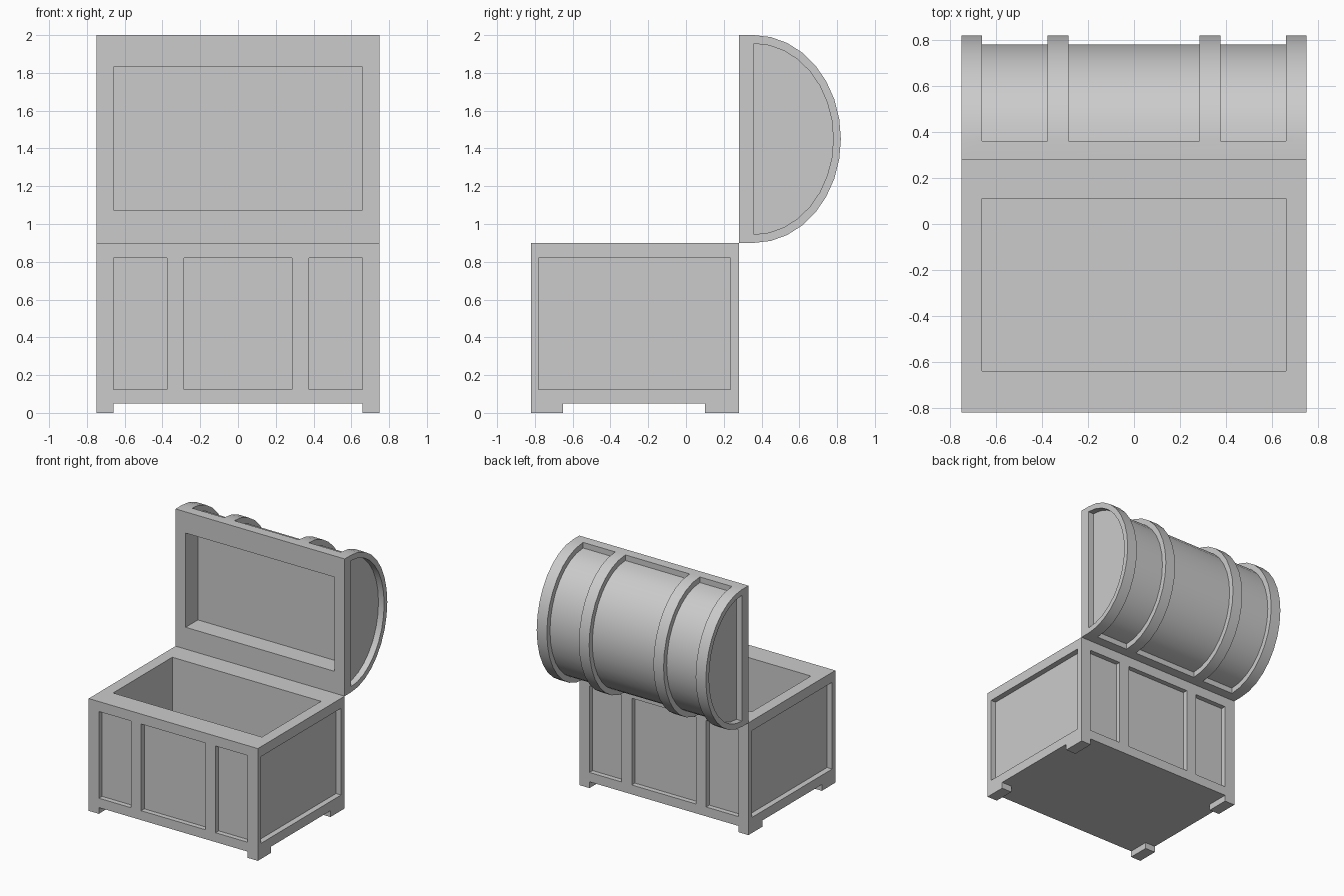
import bpy, bmesh
from math import pi, sin, cos

if "Cube" in bpy.data.objects:
    bpy.data.objects.remove(bpy.data.objects["Cube"])

SEG = 16                      # facets of the half-round lid
MID_Y, MID_Z = 0.36, 1.45     # centre of the lid arc


def prism(bm, pts, axis, lo, hi):
    """Extrude a closed 2D outline along an axis (remaining axes in xyz order)."""
    def put(p, h):
        co = list(p)
        co.insert(axis, h)
        return bm.verts.new(co)
    a = [put(p, lo) for p in pts]
    b = [put(p, hi) for p in pts]
    n = len(pts)
    bm.faces.new(a)
    bm.faces.new(b[::-1])
    for i in range(n):
        j = (i + 1) % n
        bm.faces.new((a[i], b[i], b[j], a[j]))


def block(bm, x, y, z):
    prism(bm, [(x[0], y[0]), (x[1], y[0]), (x[1], y[1]), (x[0], y[1])], 2, *z)


def arc(ry, rz):
    return [(MID_Y + ry * sin(pi * i / SEG), MID_Z + rz * cos(pi * i / SEG))
            for i in range(SEG + 1)]


def finish(bm, name):
    bmesh.ops.recalc_face_normals(bm, faces=bm.faces)
    me = bpy.data.meshes.new(name)
    bm.to_mesh(me)
    bm.free()
    ob = bpy.data.objects.new(name, me)
    bpy.context.collection.objects.link(ob)
    return ob


def carve(ob, cutter):
    cutter.hide_render = True
    mod = ob.modifiers.new("carve", 'BOOLEAN')
    mod.operation = 'DIFFERENCE'
    mod.solver = 'EXACT'
    mod.object = cutter
    bpy.ops.object.select_all(action='DESELECT')
    ob.select_set(True)
    bpy.context.view_layer.objects.active = ob
    bpy.ops.object.modifier_apply(modifier=mod.name)
    bpy.data.objects.remove(cutter)
    bpy.ops.object.shade_smooth_by_angle()


PANELS = [(-0.66, -0.375), (-0.285, 0.285), (0.375, 0.66)]

# chest body
bm = bmesh.new()
block(bm, (-0.75, 0.75), (-0.82, 0.28), (0, 0.9))
body = finish(bm, "chest_body")

# body cutters: storage space, panel recesses, gap between the feet
bm = bmesh.new()
block(bm, (-0.66, 0.66), (-0.64, 0.11), (0.13, 1.0))
for px in PANELS:
    block(bm, px, (-0.9, -0.78), (0.125, 0.82))
    block(bm, px, (0.24, 0.4), (0.125, 0.82))
for s in (-1, 1):
    block(bm, sorted((s * 0.705, s * 0.9)), (-0.78, 0.235), (0.125, 0.82))
prism(bm, [(-0.66, -1), (0.66, -1), (0.66, -0.65), (1, -0.65), (1, 0.10), (0.66, 0.10),
           (0.66, 1), (-0.66, 1), (-0.66, 0.10), (-1, 0.10), (-1, -0.65), (-0.66, -0.65)],
      2, -0.1, 0.05)
carve(body, finish(bm, "body_cutter"))

# open lid with half-round back
bm = bmesh.new()
prism(bm, [(0.28, 0.9), (0.28, 2.0)] + arc(0.46, 0.55), 0, -0.75, 0.75)
lid = finish(bm, "chest_lid")

# lid cutters: inner hollow, curved panels between bands, end recesses
bm = bmesh.new()
block(bm, (-0.66, 0.66), (0.2, 0.435), (1.075, 1.83))
inner = arc(0.42, 0.505)
for px in PANELS:
    prism(bm, inner + arc(0.6, 0.7)[::-1], 0, *px)
for s in (-1, 1):
    prism(bm, inner, 0, *sorted((s * 0.70, s * 0.9)))
carve(lid, finish(bm, "lid_cutter"))
